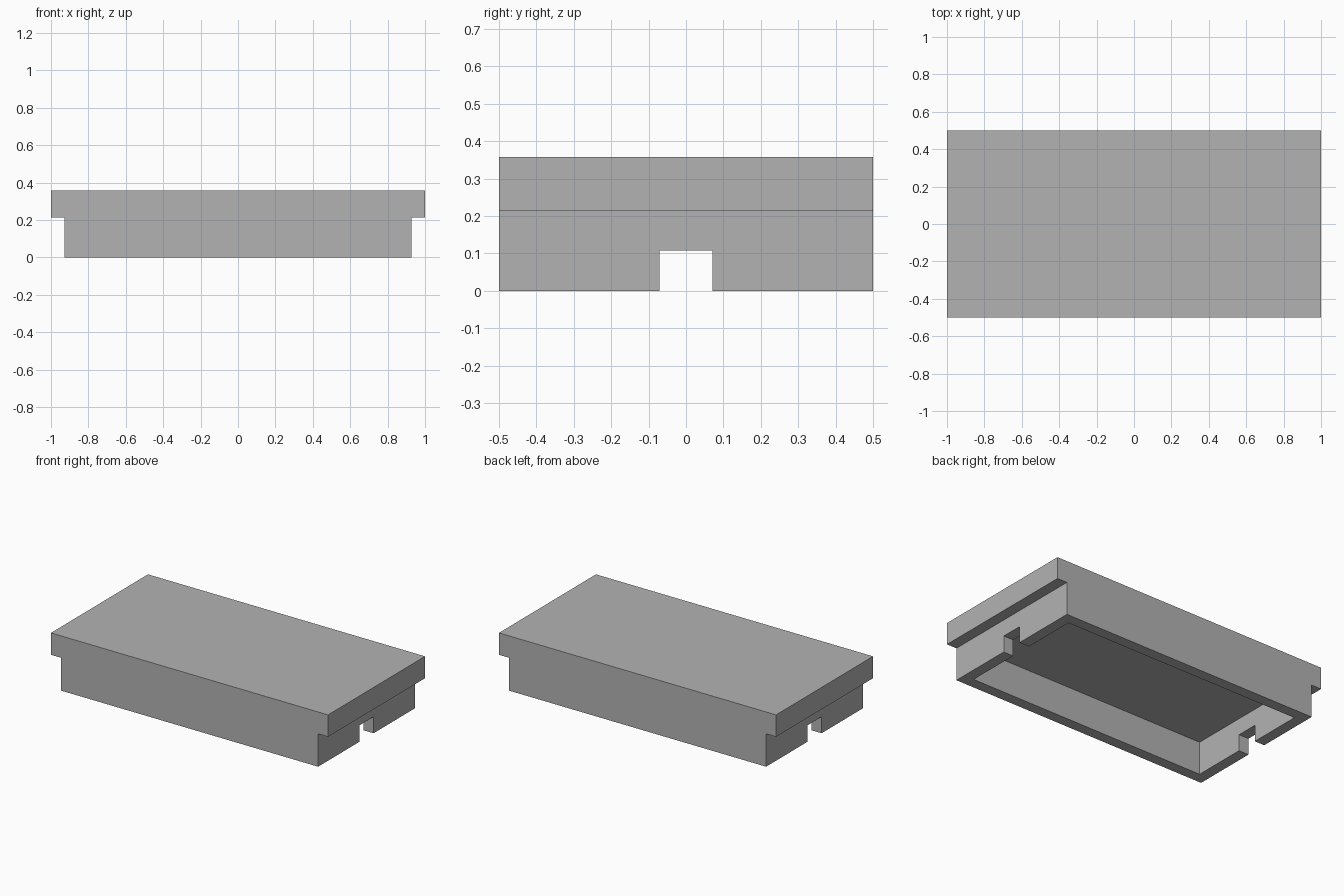
import bpy
import bmesh

U = 1 / 14  # module: wall thickness

if "Cube" in bpy.data.objects:
    bpy.data.objects.remove(bpy.data.objects["Cube"])

grey = bpy.data.materials.new("plain grey")
grey.use_nodes = True
colour = (0.45, 0.45, 0.45, 1)
grey.diffuse_color = colour
grey.node_tree.nodes["Principled BSDF"].inputs["Base Color"].default_value = colour


def profile_solid(name, points, half_depth):
    """Extrude an x-z profile along y."""
    bm = bmesh.new()
    face = bm.faces.new([bm.verts.new((x, -half_depth, z)) for x, z in points])
    new = bmesh.ops.extrude_face_region(bm, geom=[face])["geom"]
    verts = [v for v in new if isinstance(v, bmesh.types.BMVert)]
    bmesh.ops.translate(bm, verts=verts, vec=(0, 2 * half_depth, 0))
    bmesh.ops.recalc_face_normals(bm, faces=bm.faces)
    mesh = bpy.data.meshes.new(name)
    bm.to_mesh(mesh)
    bm.free()
    mesh.materials.append(grey)
    obj = bpy.data.objects.new(name, mesh)
    bpy.context.collection.objects.link(obj)
    return obj


def box_points(half_x, top):
    return [(-half_x, -U), (half_x, -U), (half_x, top), (-half_x, top)]


# Slab with an overhanging lip at both ends
body, lip, top = 13 * U, 3 * U, 5 * U
right = [(body, 0), (body, lip), (1, lip), (1, top)]
tile = profile_solid("lipped_tile", right + [(-x, z) for x, z in reversed(right)], 0.5)

# Hollow underside, and a notch through both end walls
cutters = [
    profile_solid("underside_cutter", box_points(body - U, lip), 0.5 - U),
    profile_solid("notch_cutter", box_points(1.1, 1.5 * U), U),
]
for cutter in cutters:
    cutter.hide_render = True
    cutter.hide_viewport = True
    cutter.display_type = 'WIRE'
    cut = tile.modifiers.new(cutter.name, 'BOOLEAN')
    cut.operation = 'DIFFERENCE'
    cut.solver = 'EXACT'
    cut.object = cutter
